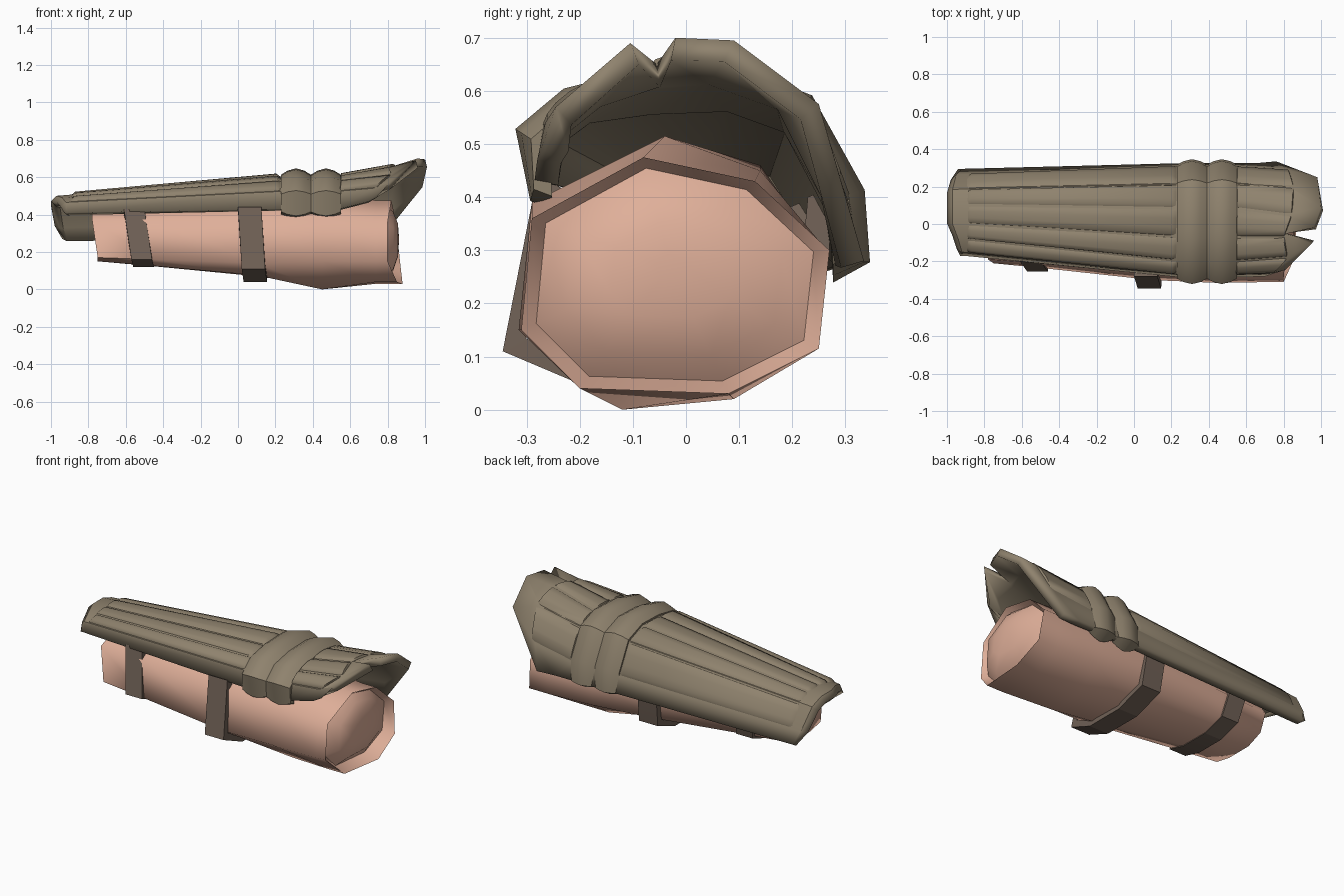
import bpy, bmesh, math
from mathutils import Vector

if "Cube" in bpy.data.objects:
    bpy.data.objects.remove(bpy.data.objects["Cube"])


def material(name, rgb):
    m = bpy.data.materials.new(name)
    m.diffuse_color = (*rgb, 1)
    m.use_nodes = True
    m.node_tree.nodes["Principled BSDF"].inputs["Base Color"].default_value = m.diffuse_color
    return m


SKIN = material("skin", (0.74, 0.43, 0.32))
PAD = material("pad_canvas", (0.275, 0.225, 0.155))
STRAP = material("strap_leather", (0.16, 0.118, 0.092))


def loft(name, rows, mat, closed=False, caps=False, thick=0, angle=40):
    """Skin a list of point rows; closed rows make a tube, thick adds a shell."""
    bm = bmesh.new()
    vs = [[bm.verts.new(p) for p in r] for r in rows]
    n = len(rows[0])
    for a, b in zip(vs, vs[1:]):
        for i in range(n if closed else n - 1):
            j = (i + 1) % n
            bm.faces.new((a[i], b[i], b[j], a[j]))
    if caps:
        bm.faces.new(vs[0])
        bm.faces.new(vs[-1][::-1])
    if closed:
        bmesh.ops.recalc_face_normals(bm, faces=bm.faces)
    me = bpy.data.meshes.new(name)
    bm.to_mesh(me)
    bm.free()
    me.materials.append(mat)
    ob = bpy.data.objects.new(name, me)
    bpy.context.collection.objects.link(ob)
    if thick:
        s = ob.modifiers.new("thickness", 'SOLIDIFY')
        s.thickness, s.offset = thick, -1
    bpy.ops.object.select_all(action='DESELECT')
    bpy.context.view_layer.objects.active = ob
    ob.select_set(True)
    bpy.ops.object.shade_smooth_by_angle(angle=math.radians(angle))
    return ob


def row(xs, yz):
    xs = xs if isinstance(xs, (list, tuple)) else [xs] * len(yz)
    return [Vector((x, y, z)) for x, (y, z) in zip(xs, yz)]


def mix(a, b, t):
    return [p.lerp(q, t) for p, q in zip(a, b)]


def push(p, h):
    """Move a point away from the leg axis."""
    d = Vector((0, p.y - 0.03, p.z - 0.30)).normalized()
    return p + d * h


# Arch cross-sections of the pad, front edge to back edge
ankle = [(-.17, .41), (-.15, .465), (-.08, .49), (0, .50),
         (.10, .50), (.185, .47), (.265, .345), (.295, .27)]
knee = [(-.285, .43), (-.27, .525), (-.20, .58), (-.07, .60),
        (.085, .605), (.215, .555), (.31, .38), (.325, .28)]
toe_row = row([-.91, -.92, -.94, -.97, -.97, -.97, -.95, -.92], ankle)
lip_row = [push(p, -.03) - Vector((.03, 0, 0)) for p in toe_row]
lip_row[0], lip_row[-1] = toe_row[0] - Vector((.02, 0, 0)), toe_row[-1] - Vector((.02, 0, 0))
ankle_row = row(-.90, ankle)
knee_row = row(.25, knee)
thigh_row = row(.54, knee)
flap_row = row([.70, .72, .80, .78, .82, .83, .80, .65],
               [(-.28, .47), (-.265, .54), (-.18, .61), (-.07, .645),
                (.05, .655), (.20, .60), (.295, .42), (.325, .28)])
tip_row = row([.74, .81, .95, .80, .96, 1, .98, .76],
              [(-.265, .49), (-.245, .57), (-.105, .69), (-.055, .65),
               (-.02, .70), (.09, .695), (.25, .575), (.335, .28)])

# One pad shell from toe lip to the notched, flared upper flap
loft("pad_shell", [lip_row, toe_row, knee_row, thigh_row, flap_row, tip_row],
     PAD, thick=.045, angle=25)


def ribs(name, a, b, t0, t1, h):
    """Padded rolls between neighbouring points of two arch rows."""
    for i in range(1, 6):
        rows = []
        for t, k in ((t0, 0), (t0 + .025, 1), (t1 - .025, 1), (t1, 0)):
            r = mix(a, b, t)
            sec = []
            for s, up in ((.02, 0), (.12, .7), (.35, 1), (.65, 1), (.88, .7), (.98, 0)):
                sec.append(push(r[i].lerp(r[i + 1], s), h * up * k - .004))
            rows.append(sec)
        loft(f"{name}_{i}", rows, PAD, angle=50)


ribs("shin_rib", ankle_row, knee_row, 0, .985, .024)
ribs("flap_rib", thigh_row, flap_row, .02, 1.1, .02)

# Two fat knee rolls wrapping over the arch
roll = [(-.285, .42), (-.285, .505), (-.205, .575), (-.07, .60),
        (.085, .605), (.215, .56), (.30, .40), (.312, .28)]
grow = [.2, 1, .9, 1, 1, .9, .9, .8]
for n, x0 in enumerate((.23, .39)):
    rows = []
    for dx, h in ((0, .008), (.035, .03), (.08, .043), (.125, .03), (.16, .008)):
        base = row(x0 + dx, roll)
        out = [push(p, h * g) for p, g in zip(base, grow)]
        inn = [push(p, -.035) for p in base]
        for q in (out, inn):
            q[0].z -= h * .7
        inn[-1].z -= h
        rows.append(out + inn[::-1])
    loft(f"knee_roll_{n + 1}", rows, PAD, closed=True, caps=True, angle=35)

# Leg: front side, underside, back side, top
calf = [(-.19, .37), (-.21, .17), (-.11, .15), (.05, .15),
        (.15, .19), (.18, .30), (.10, .40), (-.04, .43)]
mid = [(-.27, .38), (-.30, .14), (-.17, .075), (.05, .07),
       (.21, .13), (.25, .30), (.14, .46), (-.05, .50)]
thigh = [(-.29, .39), (-.315, .15), (-.12, 0), (.09, .02),
         (.24, .12), (.265, .30), (.14, .45), (-.04, .515)]
end = [(-.29, .36), (-.31, .15), (-.20, .04), (.08, .03),
       (.25, .115), (.27, .30), (.13, .43), (-.08, .475)]
end_row = row([.80, .80, .85, .88, .87, .85, .83, .82], end)


def inner(scale, x, slant=0):
    """Ring inside the open end, shrunk toward its middle."""
    return [Vector((x + slant * p.y, -.03 + (p.y + .03) * scale, .27 + (p.z - .27) * scale))
            for p in end_row]


# The slanted open end is a shallow flared cup holding a rounded stump
loft("leg", [row([-.78, -.75, -.75, -.75, -.75, -.76, -.78, -.78], calf),
             row(-.45, [((a + c * 2) / 3, (b + d * 2) / 3)
                        for (a, b), (c, d) in zip(mid, calf)]),
             row(.10, mid), row(.45, thigh), row(.74, end), end_row,
             inner(.9, .79, .06), inner(.7, .83), inner(.4, .855), inner(.1, .86)],
     SKIN, closed=True, caps=True, angle=80)


# Straps under the leg, meeting the pad edges
def strap(name, path, xs, width):
    rows = []
    for x, (y, z) in zip(xs, path):
        p = Vector((x, y, z))
        d = Vector((0, y, z - .3)).normalized() * .05
        w = Vector((width, 0, 0))
        rows.append([p, p + w, p + w - d, p - d])
    loft(name, rows, STRAP, closed=True, caps=True, angle=20)


strap("calf_strap", [(-.20, .43), (-.255, .16), (-.13, .12), (.05, .12),
                     (.18, .17), (.215, .30), (.24, .40)],
      [-.61, -.57, -.56, -.56, -.57, -.59, -.61], .11)
strap("knee_strap", [(-.28, .44), (-.345, .11), (-.18, .04), (.06, .04),
                     (.24, .11), (.27, .30), (.275, .42)],
      [0, .02, .03, .03, .02, .01, 0], .125)
